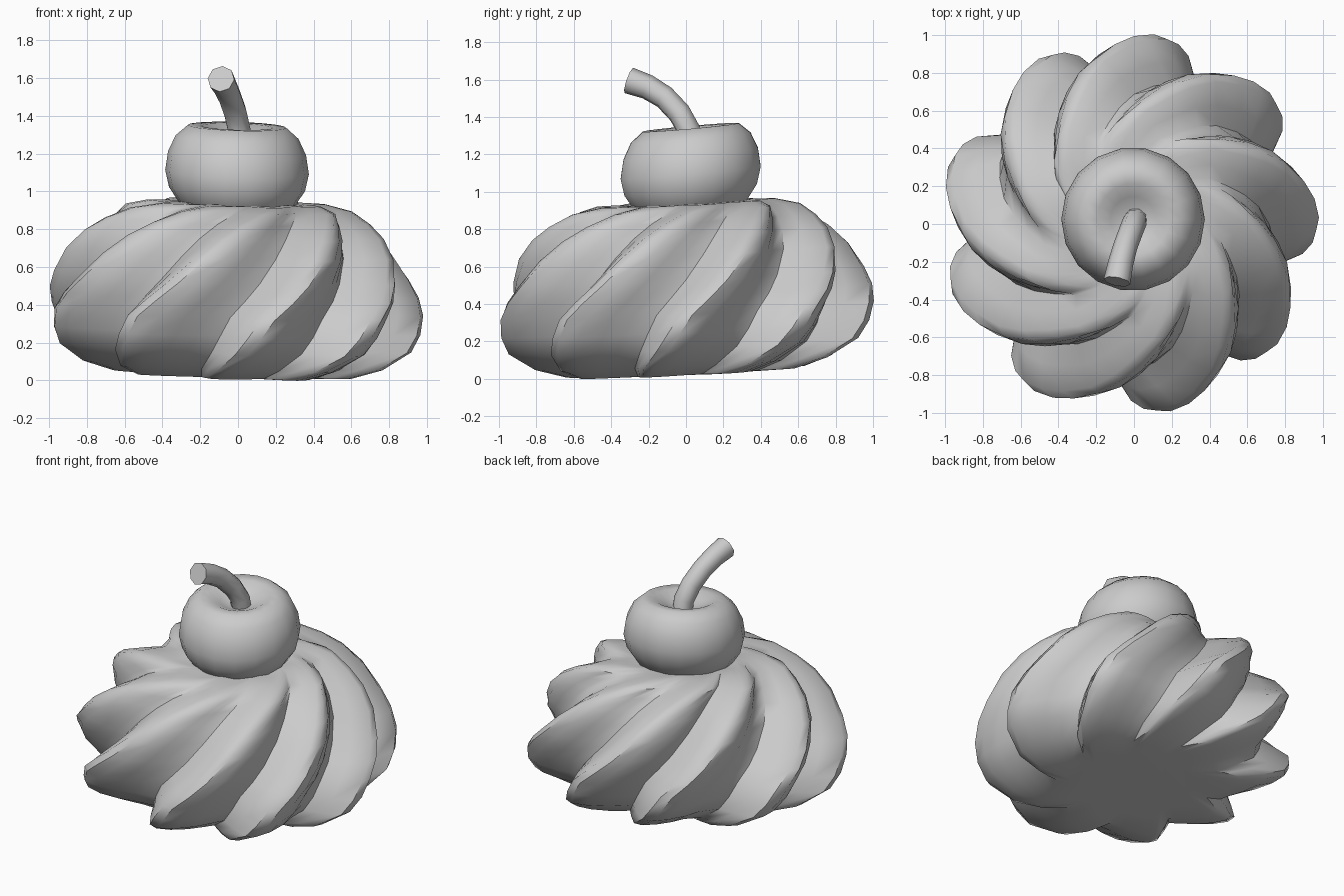
import bpy, bmesh, math

if "Cube" in bpy.data.objects:
    bpy.data.objects.remove(bpy.data.objects["Cube"])


def loft(name, rings, smooth):
    """Skin a stack of equal-length rings and cap both ends."""
    bm = bmesh.new()
    rows = [[bm.verts.new(p) for p in ring] for ring in rings]
    n = len(rows[0])
    for a, b in zip(rows, rows[1:]):
        for i in range(n):
            j = (i + 1) % n
            bm.faces.new((a[i], a[j], b[j], b[i]))
    bm.faces.new(rows[0][::-1])
    bm.faces.new(rows[-1])
    bmesh.ops.recalc_face_normals(bm, faces=bm.faces)
    mesh = bpy.data.meshes.new(name)
    bm.to_mesh(mesh)
    bm.free()
    obj = bpy.data.objects.new(name, mesh)
    bpy.context.collection.objects.link(obj)
    finish(obj, smooth)
    return obj


def finish(obj, angle):
    bpy.ops.object.select_all(action='DESELECT')
    obj.select_set(True)
    bpy.context.view_layer.objects.active = obj
    if obj.type == 'CURVE':
        bpy.ops.object.convert(target='MESH')
    bpy.ops.object.shade_smooth_by_angle(angle=math.radians(angle))


def tilt(x, y, z, slope=0.05):
    """The whole dessert leans slightly up towards the back left."""
    return (x, y, z + slope * y - 0.03 * x)


# Whipped cream: nine sawtooth lobes, twisted down around a rounded profile
lobes = [(0, 0.98), (42, 1.0), (82, 1.01), (118, 1.01), (161, 1.03),
         (199, 1.03), (237, 1.03), (279, 1.01), (318, 0.99)]   # direction, size
section = [(-12, 0.77), (-7, 0.87), (-2, 0.985), (2, 1.0), (8, 0.955),
           (15, 0.88), (21, 0.81)]           # degrees from ridge, radius factor
profile = [(0.45, 0.03, -25), (0.64, 0.035, -20), (0.80, 0.085, -15), (0.94, 0.18, -8),
           (0.985, 0.27, -4), (1.0, 0.37, 0), (0.985, 0.46, 6), (0.948, 0.55, 12),
           (0.883, 0.68, 20), (0.80, 0.78, 27), (0.71, 0.85, 34), (0.61, 0.91, 44),
           (0.48, 0.94, 54), (0.36, 0.94, 62), (0.20, 0.92, 70)]   # radius, height, twist
rings = []
for r, z, twist in profile:
    ring = []
    for centre, size in lobes:
        for deg, f in section:
            a = math.radians(centre + deg + twist)
            rr = r * f * size
            ring.append(tilt(rr * math.cos(a), rr * math.sin(a), z))
    rings.append(ring)
loft("whipped_cream", rings, 45)

# Cherry: lathed profile with a dimple on top
SIDES = 18
cherry = [(0.10, 0.85), (0.22, 0.865), (0.30, 0.92), (0.36, 1.01), (0.38, 1.10),
          (0.365, 1.20), (0.325, 1.285), (0.26, 1.342), (0.19, 1.34), (0.12, 1.305),
          (0.05, 1.275)]
rings = []
for r, z in cherry:
    ring = []
    for i in range(SIDES):
        a = 2 * math.pi * i / SIDES
        ring.append(tilt(-0.005 + r * math.cos(a), 0.025 + r * math.sin(a), z, 0.09))
    rings.append(ring)
loft("cherry", rings, 60)

# Stem: octagonal tube bending forward, a little thicker at the cut end
path = [(0.01, 0.03, 1.22, 0.062), (0.005, 0.015, 1.33, 0.064), (-0.015, -0.035, 1.42, 0.064),
        (-0.045, -0.115, 1.505, 0.064), (-0.07, -0.205, 1.56, 0.067),
        (-0.09, -0.305, 1.595, 0.072)]
curve = bpy.data.curves.new("stem", 'CURVE')
curve.dimensions = '3D'
curve.bevel_depth = 1.0
curve.bevel_resolution = 2
curve.use_fill_caps = True
spline = curve.splines.new('POLY')
spline.points.add(len(path) - 1)
for point, (x, y, z, r) in zip(spline.points, path):
    point.co = (x, y, z, 1)
    point.radius = r
stem = bpy.data.objects.new("stem", curve)
bpy.context.collection.objects.link(stem)
finish(stem, 50)
